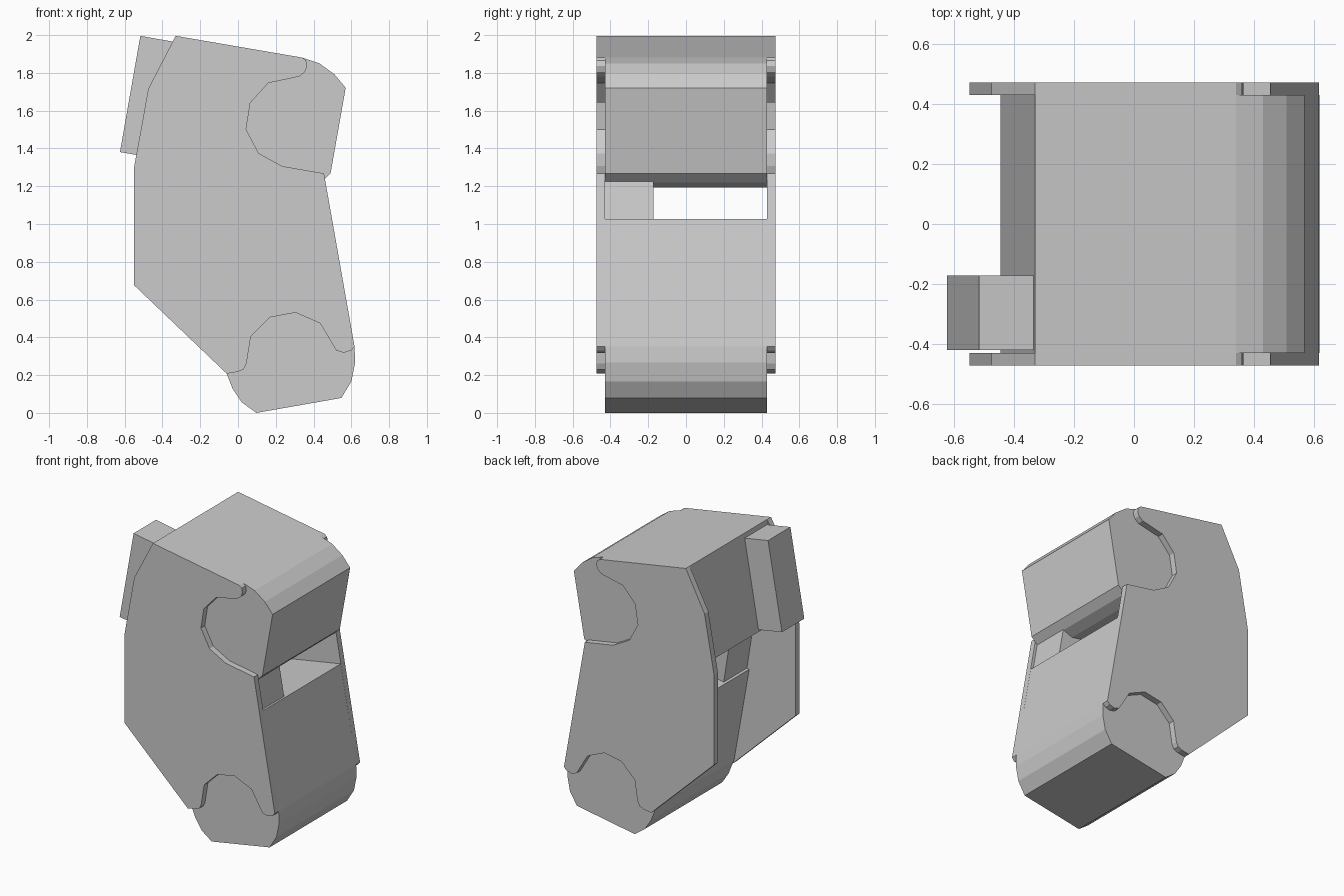
import bpy, bmesh


def extrude_profile(name, pts, y0, y1):
    """Solid made from an x-z outline swept between y0 and y1."""
    bm = bmesh.new()
    face = bm.faces.new([bm.verts.new((x, y0, z)) for x, z in pts])
    ext = bmesh.ops.extrude_face_region(bm, geom=[face])
    verts = [g for g in ext["geom"] if isinstance(g, bmesh.types.BMVert)]
    bmesh.ops.translate(bm, verts=verts, vec=(0, y1 - y0, 0))
    bmesh.ops.recalc_face_normals(bm, faces=bm.faces)
    mesh = bpy.data.meshes.new(name)
    bm.to_mesh(mesh)
    bm.free()
    obj = bpy.data.objects.new(name, mesh)
    bpy.context.collection.objects.link(obj)
    return obj


INNER, OUTER = 0.43, 0.473

# Side plates with a rounded notch at the top and the bottom
plate = [(-0.33, 2.0), (0.34, 1.885), (0.36, 1.87), (0.366, 1.84),
         (0.355, 1.81), (0.325, 1.785), (0.16, 1.75), (0.065, 1.645),
         (0.043, 1.505), (0.11, 1.378), (0.235, 1.31), (0.455, 1.272),
         (0.617, 0.355), (0.60, 0.335), (0.56, 0.322), (0.52, 0.335),
         (0.435, 0.478), (0.305, 0.535), (0.17, 0.51), (0.068, 0.41),
         (0.045, 0.265), (0.03, 0.235), (0.0, 0.222), (-0.06, 0.212),
         (-0.55, 0.68), (-0.55, 1.305), (-0.475, 1.72)]
for label, side in (("front", -1), ("back", 1)):
    extrude_profile(label + "_side_plate", plate, side * INNER, side * OUTER)

# Upper block, leaning back, with rounded front corners
upper = [(-0.33, 2.0), (0.34, 1.885), (0.43, 1.855), (0.51, 1.797),
         (0.57, 1.725), (0.49, 1.272), (0.44, 1.225), (0.37, 1.197),
         (-0.445, 1.34)]
extrude_profile("upper_block", upper, -INNER, INNER)

# Lower block, leaning the other way, with a rounded foot
lower = [(0.497, 1.03), (0.617, 0.355), (0.62, 0.27), (0.60, 0.17),
         (0.547, 0.083), (0.097, 0.004), (0.02, 0.06), (-0.03, 0.135),
         (-0.06, 0.212), (-0.072, 0.24), (-0.19, 0.91)]
extrude_profile("lower_block", lower, -INNER, INNER)

# Connector filling one end of the gap between the blocks
connector = [(0.48, 1.02), (0.443, 1.23), (0.38, 1.25),
             (-0.24, 1.34), (-0.17, 0.90)]
extrude_profile("gap_connector", connector, -INNER, -0.172)

# Box on the rear of the upper block
rear = [(-0.517, 2.0), (-0.335, 1.968), (-0.442, 1.353), (-0.625, 1.385)]
extrude_profile("rear_box", rear, -0.42, -0.172)

# Rest the model on z = 0
for obj in bpy.context.collection.objects:
    obj.location.z = -0.004
